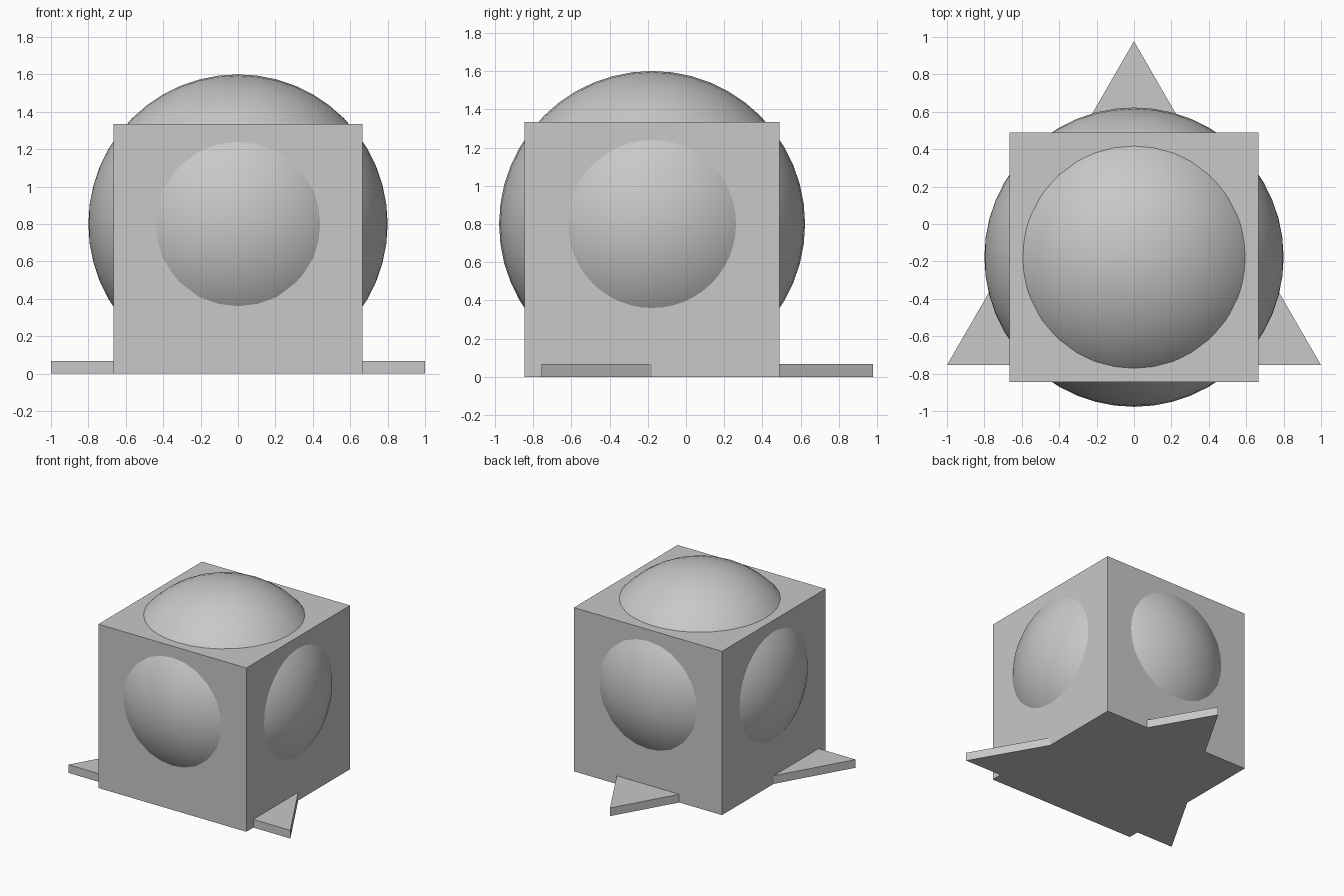
import bpy
import math

default = bpy.data.objects.get("Cube")
if default:
    bpy.data.objects.remove(default, do_unlink=True)

RADIUS = 0.8          # ball radius
SIDE = 4 / 3          # cube edge
BASE_R = 2 / math.sqrt(3)   # circumradius of the triangle base
THICK = SIDE / 20     # base thickness
MID_Y = -(BASE_R - RADIUS) / 2   # shared centre line

grey = bpy.data.materials.new("light grey")
grey.use_nodes = True
colour = (0.58, 0.58, 0.58, 1)
grey.diffuse_color = colour
grey.node_tree.nodes["Principled BSDF"].inputs["Base Color"].default_value = colour


def finish(name):
    """Name the newest part, apply its transform and colour it."""
    part = bpy.context.object
    part.name = name
    part.data.name = name
    part.data.materials.append(grey)
    bpy.ops.object.transform_apply(location=False, rotation=True, scale=True)
    return part


# Cube body
bpy.ops.mesh.primitive_cube_add(size=SIDE, location=(0, MID_Y, SIDE / 2))
finish("cube_body")

# Ball bulging out of the cube faces, poles along x
bpy.ops.mesh.primitive_uv_sphere_add(segments=48, ring_count=24, radius=RADIUS,
                                     location=(0, MID_Y, RADIUS),
                                     rotation=(0, math.pi / 2, 0))
finish("ball")
bpy.ops.object.shade_smooth_by_angle()

# Thin triangular base, one corner pointing to the back
bpy.ops.mesh.primitive_cylinder_add(vertices=3, radius=BASE_R, depth=THICK,
                                    location=(0, MID_Y, THICK / 2))
base = finish("triangle_base")
if max(v.co.y for v in base.data.vertices) < BASE_R * 0.99:
    base.rotation_euler.z = math.pi
